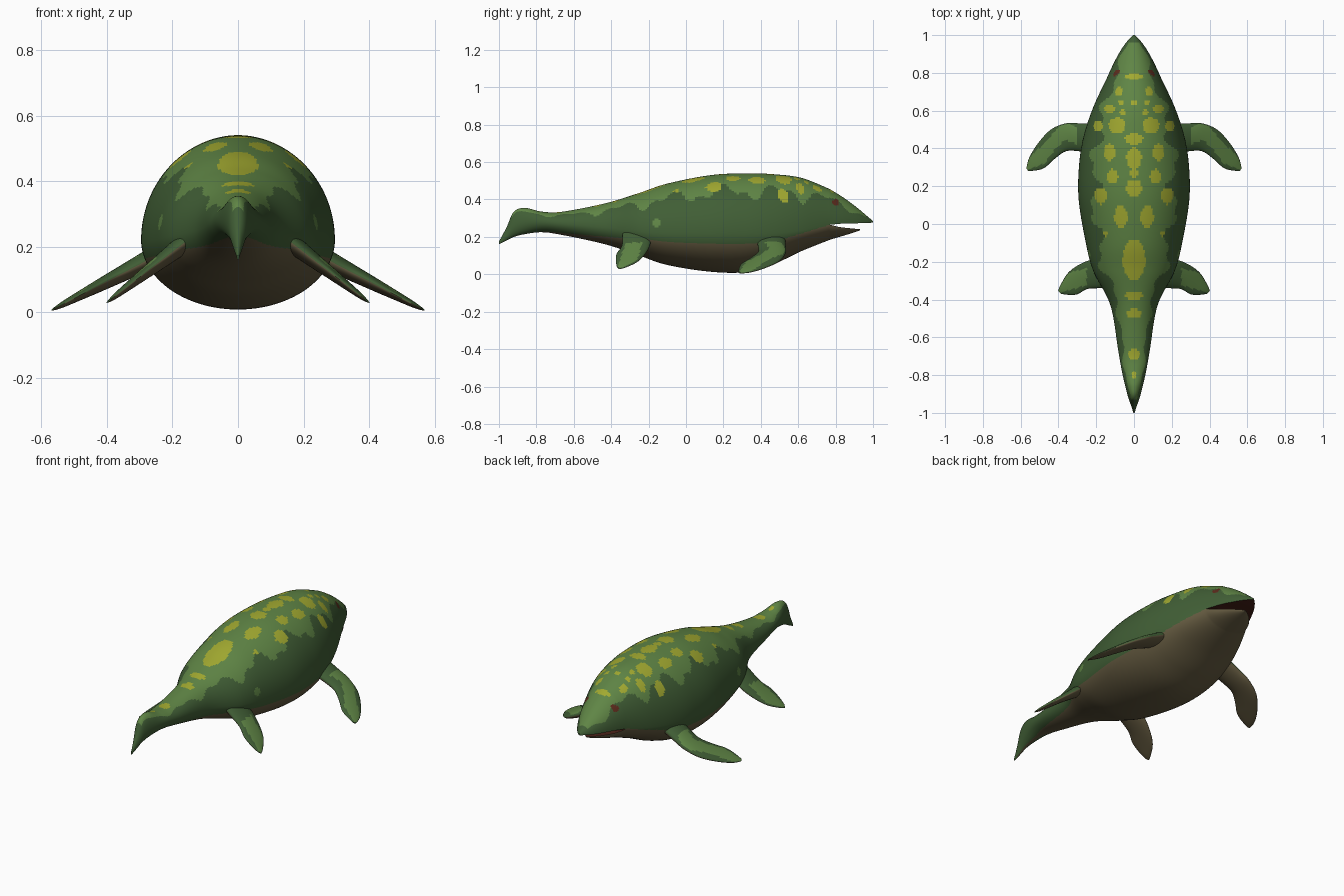
import bpy
import bmesh
from math import sin, cos, pi, radians
from mathutils import Vector

cube = bpy.data.objects.get("Cube")
if cube:
    bpy.data.objects.remove(cube, do_unlink=True)

# Colours
COLOURS = {
    "flank dark green": (0.052, 0.112, 0.036),
    "back green": (0.115, 0.235, 0.06),
    "spot yellow green": (0.36, 0.40, 0.03),
    "belly brown": (0.125, 0.10, 0.05),
    "mouth dark red": (0.06, 0.014, 0.008),
    "eye red brown": (0.11, 0.025, 0.012),
}
FLANK, BACK, SPOT, BELLY, MOUTH, EYE = range(len(COLOURS))
materials = []
for label, rgb in COLOURS.items():
    mat = bpy.data.materials.new(label)
    mat.use_nodes = True
    shader = mat.node_tree.nodes["Principled BSDF"]
    shader.inputs["Base Color"].default_value = (*rgb, 1)
    shader.inputs["Roughness"].default_value = 0.8
    mat.diffuse_color = (*rgb, 1)
    materials.append(mat)


def spline(stations, steps):
    """Smooth curve through every station."""
    pts = [Vector(s) for s in stations]
    pts = [pts[0], *pts, pts[-1]]
    result = []
    for a, b, c, d in zip(pts, pts[1:], pts[2:], pts[3:]):
        for i in range(steps):
            t = i / steps
            result.append(b + (c - a) * (t / 2)
                          + (a * 2 - b * 5 + c * 4 - d) * (t * t / 2)
                          + (b * 3 - a - c * 3 + d) * (t ** 3 / 2))
    return result + [pts[-1]]


def skin(bm, stations, angles, point, paint, closing=None):
    """Loft rings through the stations; paint picks the colour of each face."""
    rings = [[bm.verts.new(point(s, a)) for a in angles] for s in stations]
    count = len(angles)
    step = angles[1] - angles[0]
    for i in range(len(rings) - 1):
        middle = (stations[i] + stations[i + 1]) / 2
        for k in range(count):
            n = (k + 1) % count
            face = bm.faces.new((rings[i][k], rings[i][n],
                                 rings[i + 1][n], rings[i + 1][k]))
            if n == 0 and closing is not None:
                face.material_index = closing
            else:
                face.material_index = paint(middle, angles[k] + step / 2)
    return rings


def finish(bm, name, mirrored=False):
    bmesh.ops.remove_doubles(bm, verts=bm.verts, dist=0.00001)
    bmesh.ops.recalc_face_normals(bm, faces=bm.faces)
    mesh = bpy.data.meshes.new(name)
    bm.to_mesh(mesh)
    bm.free()
    for mat in materials:
        mesh.materials.append(mat)
    obj = bpy.data.objects.new(name, mesh)
    bpy.context.collection.objects.link(obj)
    bpy.ops.object.select_all(action="DESELECT")
    obj.select_set(True)
    bpy.context.view_layer.objects.active = obj
    bpy.ops.object.shade_smooth_by_angle(angle=radians(45))
    if mirrored:
        obj.modifiers.new("other side", "MIRROR")


# Body stations: y, half width, top, widest level, bottom
TRUNK = [
    (-1, .003, .175, .168, .16), (-.96, .016, .25, .21, .18),
    (-.92, .03, .335, .26, .2), (-.86, .046, .355, .28, .215),
    (-.77, .066, .335, .28, .225), (-.66, .085, .335, .27, .21),
    (-.43, .125, .38, .25, .16), (-.25, .215, .435, .23, .1),
    (-.1, .255, .485, .22, .05), (.13, .293, .53, .22, .014),
    (.32, .29, .54, .22, .012), (.47, .265, .535, .22, .055),
    (.62, .215, .515, .235, .125), (.77, .145, .455, .265, .185),
]
SNOUT = [
    TRUNK[-1], (.85, .108, .405, .272, .2), (.92, .07, .352, .273, .2),
    (.97, .034, .31, .275, .2), (1, .004, .285, .276, .2),
]
JAW = [
    TRUNK[-1], (.82, .118, .45, .253, .2), (.88, .068, .45, .246, .218),
    (.93, .006, .45, .241, .235),
]

# Back spots: x, y, x radius, y radius; repeated on both sides
SPOTS = [
    (0, .78, .05, .015), (0, .645, .015, .015), (0, .45, .048, .03),
    (0, .35, .04, .055), (0, .27, .02, .025), (0, .19, .044, .045),
    (0, -.19, .06, .11), (0, -.38, .05, .02), (0, -.475, .04, .025),
    (0, -.69, .03, .03), (0, -.8, .012, .02),
    (.08, .7, .02, .025), (.07, .645, .015, .015), (.13, .61, .03, .02),
    (.09, .52, .045, .043), (.13, .38, .03, .045), (.115, .25, .03, .04),
    (.175, .15, .032, .045), (.07, .04, .034, .058), (.15, -.05, .015, .015),
    (.19, .52, .025, .03), (.06, .59, .015, .015),
]


def body_point(s, a):
    y, width, top, mid, low = s
    height = top - mid if sin(a) > 0 else mid - low
    return (width * cos(a), y, mid + height * sin(a))


def body_paint(s, a):
    x, y, z = body_point(s, a)
    x = abs(x)
    if sin(a) < 0:
        tail = min(max((-.2 - y) / .6, 0), 1)
        head = min(max((y - .5) / .27, 0), 1)
        level = .26 + .72 * tail - .26 * head
        return BELLY if -sin(a) > level else FLANK
    if (y - .8) ** 2 + (z - .385) ** 2 < .018 ** 2:
        return EYE
    for sx, sy, rx, ry in SPOTS:
        if ((x - sx) / rx) ** 2 + ((y - sy) / ry) ** 2 < 1:
            return SPOT
    wave = .1 * sin(23 * y) + .06 * sin(51 * y + 1)
    on_back = x < s[1] * (.71 + wave) and -.93 < y < .96
    patch = (y + .16) ** 2 + (z - .275) ** 2 < .022 ** 2
    return BACK if on_back or patch else FLANK


# Body with open mouth
SIDES = 160
HALF = SIDES // 2
ring = [2 * pi * k / SIDES for k in range(SIDES + 1)]
bm = bmesh.new()
trunk = skin(bm, spline(TRUNK, 14), ring[:-1], body_point, body_paint)
snout = skin(bm, spline(SNOUT, 10), ring[:HALF + 1], body_point, body_paint, MOUTH)
jaw = skin(bm, spline(JAW, 8), ring[HALF:], body_point,
           lambda s, a: BELLY, MOUTH)
for end, colour in ((trunk[0], FLANK), (snout[-1], FLANK), (jaw[-1], BELLY)):
    bm.faces.new(end).material_index = colour
finish(bm, "body")

# Flipper stations: leading x, y, trailing x, y, half thickness
FRONT = [
    (.2, .53, .2, .37, .04), (.29, .533, .29, .385, .033),
    (.36, .533, .36, .385, .027), (.44, .5, .42, .345, .021),
    (.51, .425, .47, .3, .015), (.555, .35, .51, .285, .01),
    (.57, .295, .56, .28, .003),
]
REAR = [
    (.14, -.2, .12, -.34, .04), (.22, -.19, .19, -.34, .032),
    (.29, -.215, .25, -.345, .024), (.35, -.26, .3, -.372, .017),
    (.39, -.325, .345, -.375, .011), (.402, -.355, .385, -.37, .003),
]


def flipper(name, stations, root, drop, bare):
    """Lens-shaped fin lying on a plane that slopes down outwards."""
    def point(s, a):
        lead, trail = Vector(s[:2]), Vector(s[2:4])
        x, y = trail.lerp(lead, .5 + .5 * cos(a))
        return (x, y, root - drop * x + s[4] * sin(a))

    def paint(s, a):
        if sin(a) < 0:
            return BELLY
        x = point(s, a)[0]
        chord = cos(a) + .2 * sin(30 * x)
        return BACK if x > bare and -.45 < chord < .75 else FLANK

    bm = bmesh.new()
    angles = [2 * pi * k / 32 for k in range(32)]
    rings = skin(bm, spline(stations, 6), angles, point, paint)
    bm.faces.new(rings[0]).material_index = FLANK
    bm.faces.new(rings[-1]).material_index = FLANK
    finish(bm, name, mirrored=True)


flipper("front_flippers", FRONT, .302, .52, .3)
flipper("rear_flippers", REAR, .338, .77, .25)
